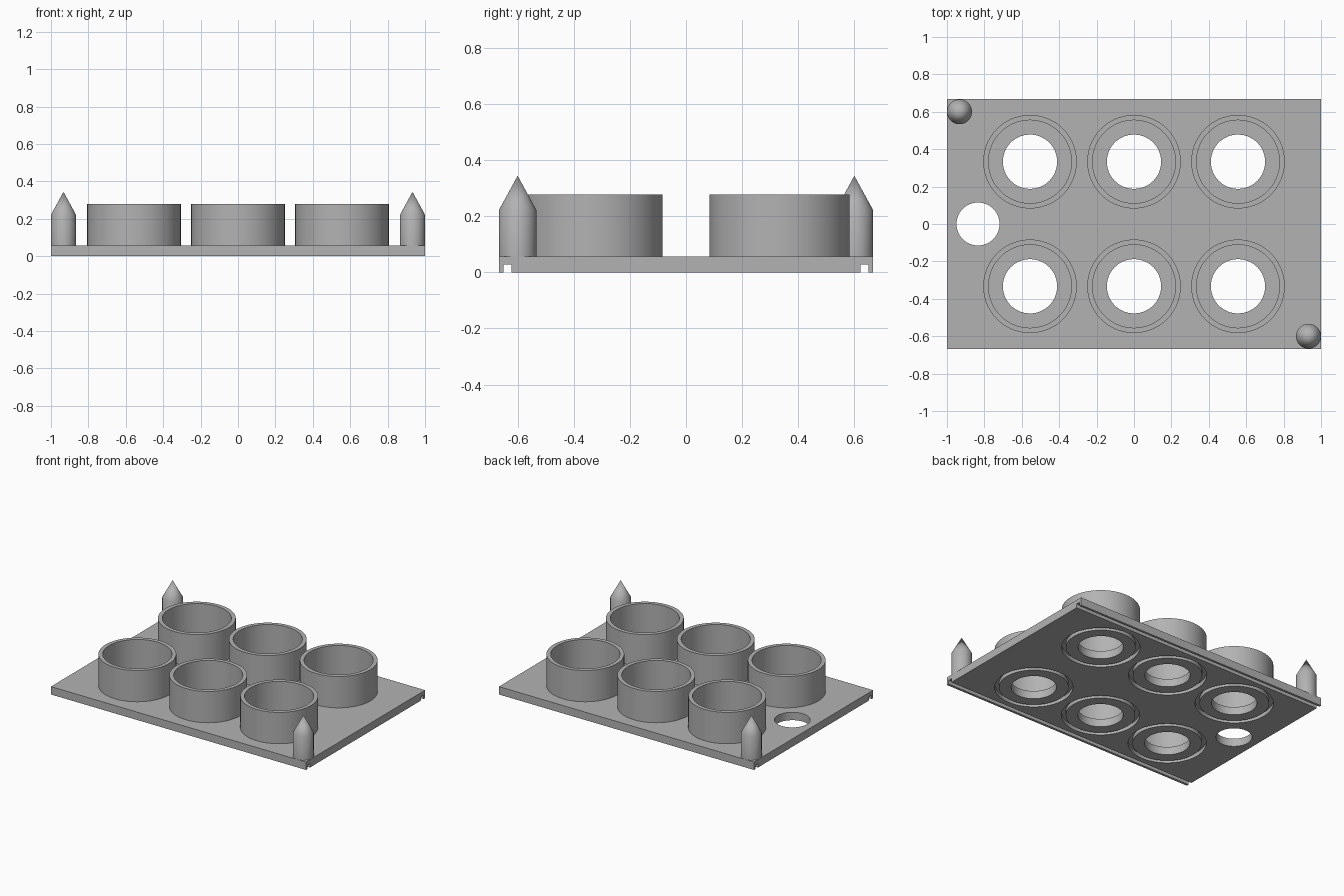
import bpy, bmesh
from math import cos, sin, tau

cube = bpy.data.objects.get("Cube")
if cube:
    bpy.data.objects.remove(cube, do_unlink=True)

GREY = (0.45, 0.45, 0.45, 1)
grey = bpy.data.materials.new("plain grey")
grey.use_nodes = True
grey.diffuse_color = GREY
grey.node_tree.nodes["Principled BSDF"].inputs["Base Color"].default_value = GREY

SEGMENTS = 72
HALF_X, HALF_Y, THICK = 1.0, 0.667, 0.056
CUP_OUTER, CUP_INNER, CUP_TOP = 0.25, 0.222, 0.278
HOLE = 0.145
SLOT = 0.028
CUPS = [(x, y) for x in (-0.556, 0, 0.556) for y in (-0.333, 0.333)]


def lathe(bm, profile, x=0, y=0, closed=True):
    """Revolve a (radius, height) profile about a vertical axis."""
    rings = []
    for r, z in profile:
        if r == 0:
            rings.append([bm.verts.new((x, y, z))] * SEGMENTS)
        else:
            rings.append([bm.verts.new((x + r * cos(tau * i / SEGMENTS),
                                        y + r * sin(tau * i / SEGMENTS), z))
                          for i in range(SEGMENTS)])
    pairs = list(zip(rings, rings[1:]))
    if closed:
        pairs.append((rings[-1], rings[0]))
    for a, b in pairs:
        for i in range(SEGMENTS):
            j = (i + 1) % SEGMENTS
            bm.faces.new(list(dict.fromkeys((a[i], a[j], b[j], b[i]))))


def tube(bm, inner, outer, low, high, x, y):
    lathe(bm, [(inner, low), (outer, low), (outer, high), (inner, high)], x, y)


def rod(bm, radius, low, high, x, y):
    lathe(bm, [(0, low), (radius, low), (radius, high), (0, high)], x, y, False)


def box(bm, x, y0, y1, z0, z1):
    verts = bmesh.ops.create_cube(bm, size=1)["verts"]
    for v in verts:
        v.co = (v.co.x * 2 * x, y0 if v.co.y < 0 else y1, z0 if v.co.z < 0 else z1)


def make(name, bm):
    bmesh.ops.recalc_face_normals(bm, faces=bm.faces)
    mesh = bpy.data.meshes.new(name)
    bm.to_mesh(mesh)
    bm.free()
    mesh.materials.append(grey)
    obj = bpy.data.objects.new(name, mesh)
    bpy.context.collection.objects.link(obj)
    return obj


def activate(obj):
    bpy.ops.object.select_all(action="DESELECT")
    obj.select_set(True)
    bpy.context.view_layer.objects.active = obj


def smooth(obj):
    activate(obj)
    bpy.ops.object.shade_smooth_by_angle(angle=0.5)


# Base plate
bm = bmesh.new()
box(bm, HALF_X, -HALF_Y, HALF_Y, 0, THICK)
plate = make("base_plate", bm)

# Cutter: cup holes, ring grooves underneath, edge slots and finger hole
bm = bmesh.new()
for x, y in CUPS:
    rod(bm, HOLE, -0.1, 0.15, x, y)
    tube(bm, CUP_INNER, CUP_OUTER, -0.1, SLOT, x, y)
rod(bm, 0.115, -0.1, 0.15, -0.834, 0)
for y in (-0.636, 0.636):
    box(bm, 1.1, y - SLOT / 2, y + SLOT / 2, -0.1, SLOT)
cutter = make("plate_cutter", bm)
cutter.hide_render = True

cut = plate.modifiers.new("cut", "BOOLEAN")
cut.operation = "DIFFERENCE"
cut.solver = "EXACT"
cut.object = cutter
activate(plate)
bpy.ops.object.modifier_apply(modifier=cut.name)
bpy.data.objects.remove(cutter, do_unlink=True)
smooth(plate)

# Cup walls
for n, (x, y) in enumerate(CUPS, 1):
    bm = bmesh.new()
    tube(bm, CUP_INNER, CUP_OUTER, THICK - 0.005, CUP_TOP, x, y)
    smooth(make(f"cup_wall_{n}", bm))

# Pointed corner pins
for name, side in (("front_left_pin", 1), ("back_right_pin", -1)):
    bm = bmesh.new()
    lathe(bm, [(0, THICK - 0.005), (0.0665, THICK - 0.005), (0.0665, 0.222), (0, 0.344)],
          0.933 * side, -0.6 * side, False)
    smooth(make(name, bm))
